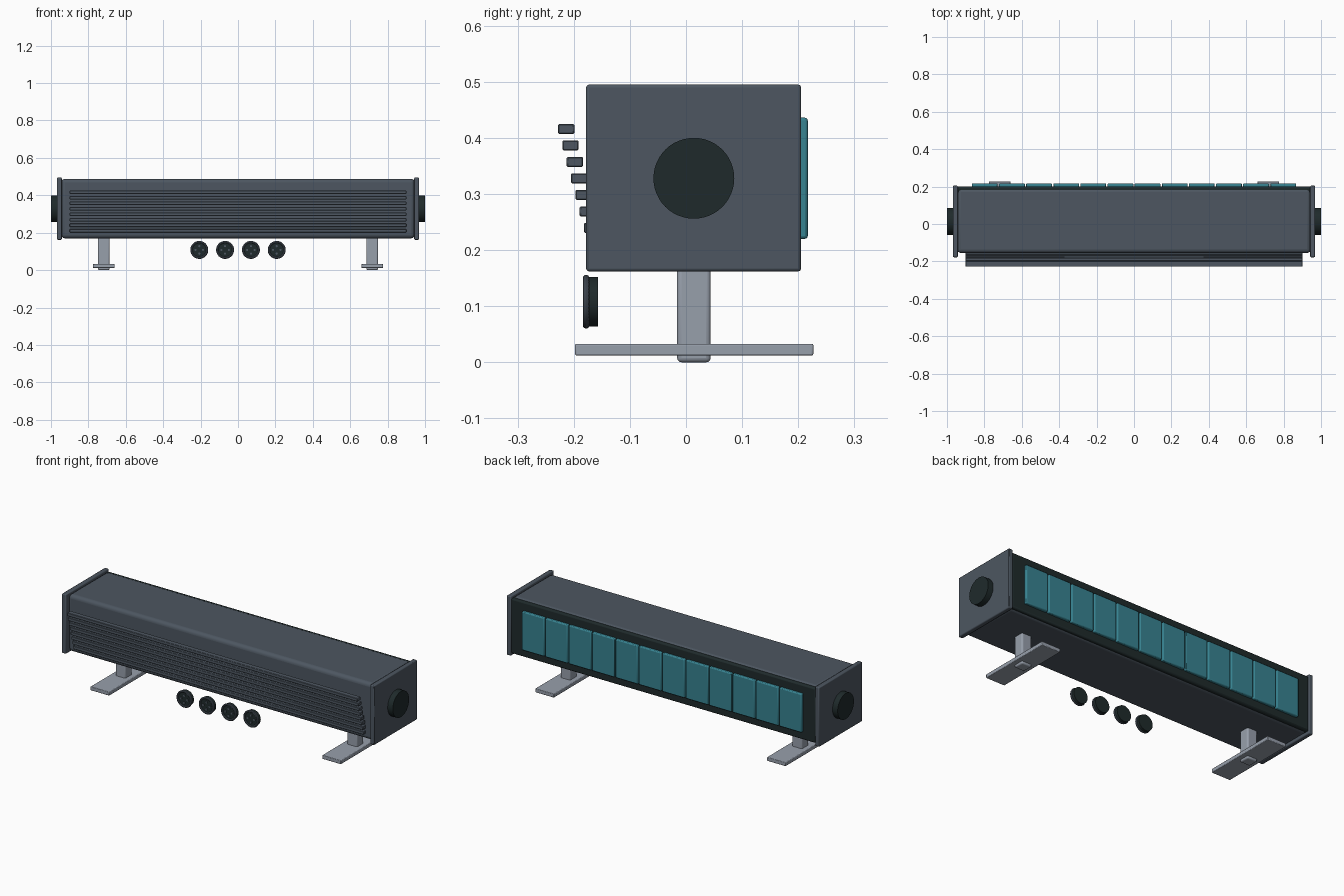
import bpy, math

if "Cube" in bpy.data.objects:
    bpy.data.objects.remove(bpy.data.objects["Cube"])


def material(name, rgb):
    m = bpy.data.materials.new(name)
    m.diffuse_color = (*[(c / 255) ** 2.2 for c in rgb], 1)
    m.use_nodes = True
    m.node_tree.nodes["Principled BSDF"].inputs["Base Color"].default_value = m.diffuse_color
    return m


GREY = material("slate grey", (78, 87, 97))
DARK = material("near black", (36, 46, 47))
TEAL = material("teal", (58, 130, 144))
SILVER = material("silver", (150, 158, 170))


def finish(ob, name, mat, bevel, segments=2):
    ob.name = name
    ob.data.materials.append(mat)
    if bevel:
        b = ob.modifiers.new("Bevel", "BEVEL")
        b.width, b.segments = bevel, segments
        b.limit_method = "ANGLE"
    bpy.ops.object.shade_smooth_by_angle(angle=math.radians(35))
    return ob


def box(name, mat, x, y, z, bevel=0.003, segments=2):
    """Box from (min, max) pairs on each axis."""
    bpy.ops.mesh.primitive_cube_add(
        size=1, location=[(a + b) / 2 for a, b in (x, y, z)])
    ob = bpy.context.object
    ob.scale = [b - a for a, b in (x, y, z)]
    bpy.ops.object.transform_apply(location=False, rotation=False, scale=True)
    return finish(ob, name, mat, bevel, segments)


def disc(name, mat, radius, depth, loc, axis, bevel=0.0, sides=48):
    rot = (0, math.pi / 2, 0) if axis == "x" else (math.pi / 2, 0, 0)
    bpy.ops.mesh.primitive_cylinder_add(
        vertices=sides, radius=radius, depth=depth, location=loc, rotation=rot)
    return finish(bpy.context.object, name, mat, bevel)


# Long housing with a dark recessed back
box("housing", GREY, (-0.945, 0.945), (-0.155, 0.19), (0.17, 0.488), 0.02, 4)
box("back_panel", DARK, (-0.945, 0.945), (0.16, 0.201), (0.175, 0.483), 0.008, 2)

# End plates, side knobs and feet
for s, side in ((-1, "left"), (1, "right")):
    box(side + "_end_plate", GREY, sorted((s * 0.942, s * 0.968)),
        (-0.178, 0.205), (0.162, 0.495), 0.005)
    disc(side + "_side_knob", DARK, 0.072, 0.04, (s * 0.98, 0.014, 0.328), "x")
    c = s * 0.718
    box(side + "_post", SILVER, (c - 0.031, c + 0.031), (-0.016, 0.044),
        (0.0, 0.18), 0.008, 3)
    box(side + "_foot", SILVER, (c - 0.058, c + 0.058), (-0.198, 0.227),
        (0.012, 0.033), 0.003)

# Stepped front slats, each lower one set further back
for i in range(8):
    y, z = -0.228 + 0.0077 * i, 0.416 - 0.0294 * i
    box(f"slat_{i + 1}", GREY, (-0.9, 0.9), (y, y + 0.029),
        (z - 0.009, z + 0.009), 0.002, 1)

# Row of back tiles
for i in range(12):
    c = (i - 5.5) * 0.145
    box(f"back_tile_{i + 1}", TEAL, (c - 0.069, c + 0.069), (0.19, 0.217),
        (0.22, 0.436), 0.005)

# Front buttons: dark core, rounded rim and four small studs
for i in range(4):
    x, z = (i - 1.5) * 0.138, 0.108
    disc(f"button_{i + 1}", DARK, 0.044, 0.022, (x, -0.168, z), "y")
    bpy.ops.mesh.primitive_torus_add(
        major_segments=40, minor_segments=10, major_radius=0.042,
        minor_radius=0.006, location=(x, -0.178, z), rotation=(math.pi / 2, 0, 0))
    finish(bpy.context.object, f"button_rim_{i + 1}", GREY, 0)
    for k in range(4):
        a = k * math.pi / 2
        disc(f"button_stud_{i + 1}_{k + 1}", GREY, 0.006, 0.006,
             (x + 0.02 * math.cos(a), -0.18, z + 0.02 * math.sin(a)), "y", 0, 12)
